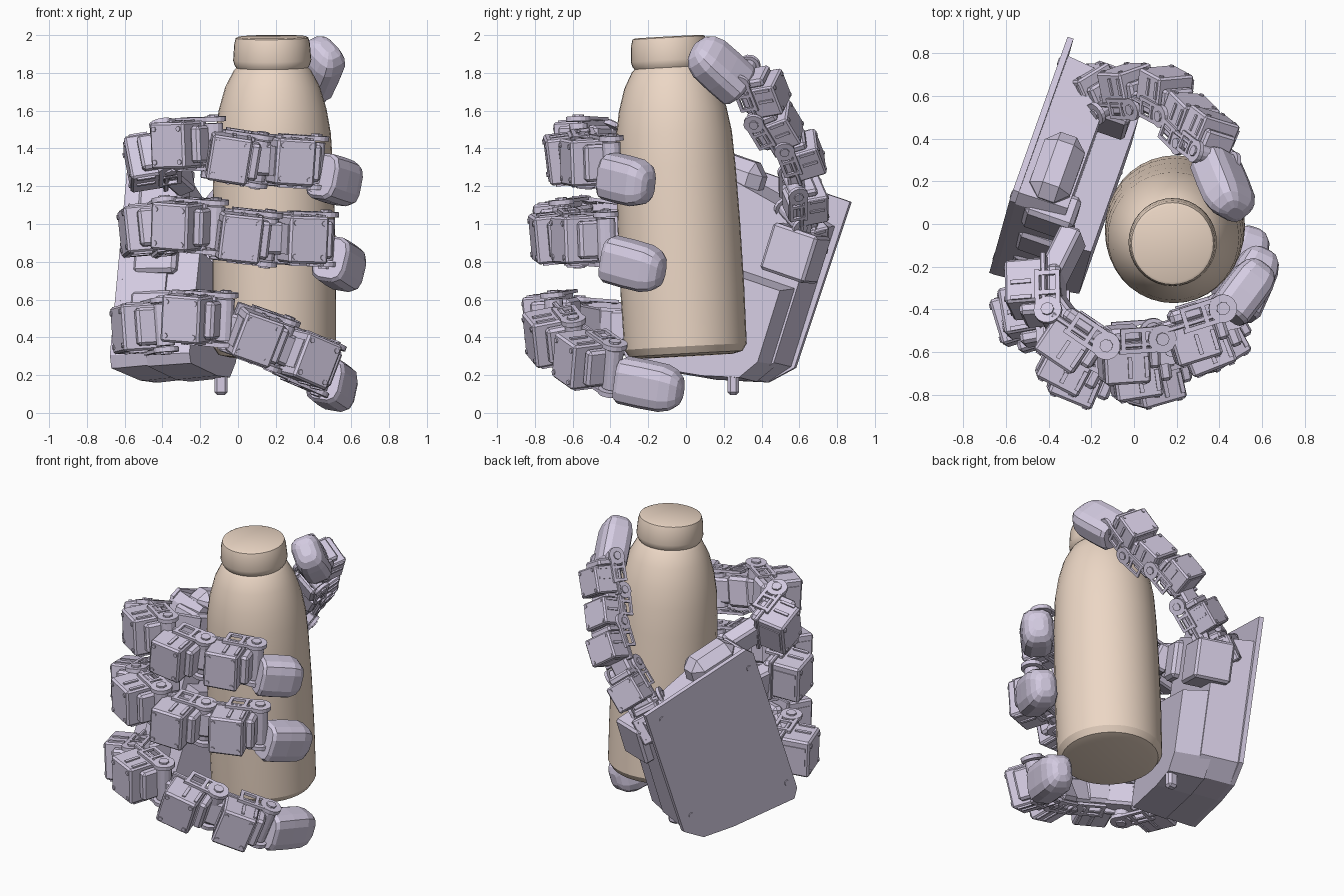
import bpy, bmesh, math
from mathutils import Vector, Matrix

if "Cube" in bpy.data.objects:
    bpy.data.objects.remove(bpy.data.objects["Cube"])

V = Vector


def material(name, rgb):
    m = bpy.data.materials.new(name)
    m.diffuse_color = (*rgb, 1)
    m.use_nodes = True
    m.node_tree.nodes["Principled BSDF"].inputs["Base Color"].default_value = m.diffuse_color
    return m


LILAC = material("lilac_plastic", (0.66, 0.60, 0.76))
TAN = material("tan_plastic", (0.84, 0.68, 0.56))


def finish(name, bm, mat):
    bmesh.ops.recalc_face_normals(bm, faces=bm.faces)
    me = bpy.data.meshes.new(name)
    bm.to_mesh(me)
    bm.free()
    me.materials.append(mat)
    ob = bpy.data.objects.new(name, me)
    bpy.context.collection.objects.link(ob)
    return ob


def frame(c, x, y, z):
    m = Matrix((x, y, z)).transposed().to_4x4()
    m.translation = c
    return m


def box(bm, m, c, size, bevel=0.0):
    mat = m @ Matrix.Translation(c) @ Matrix.Diagonal((*size, 1))
    vs = bmesh.ops.create_cube(bm, size=1, matrix=mat)["verts"]
    if bevel:
        es = list({e for v in vs for e in v.link_edges})
        bmesh.ops.bevel(bm, geom=es, offset=bevel, segments=1, affect="EDGES")


def disc(bm, m, c, r, depth, n=16, axis="Z"):
    rot = Matrix.Rotation(math.pi / 2, 4, "X") if axis == "Y" else Matrix()
    bmesh.ops.create_cone(bm, cap_ends=True, segments=n, radius1=r, radius2=r, depth=depth,
                          matrix=m @ Matrix.Translation(c) @ rot)


def loft(bm, rings):
    rows = [[bm.verts.new(p) for p in r] for r in rings]
    n = len(rows[0])
    for a, b in zip(rows, rows[1:]):
        for i in range(n):
            bm.faces.new((a[i], a[(i + 1) % n], b[(i + 1) % n], b[i]))
    bm.faces.new(rows[0][::-1])
    bm.faces.new(rows[-1])


# Bottle: lathed profile along a slightly leaning axis
FOOT, HEAD = V((0.195, 0.0, 0.30)), V((0.18, -0.092, 1.99))
AX = (HEAD - FOOT).normalized()
BX = V((1, 0, 0)).cross(AX).normalized()
BY = AX.cross(BX)
PROFILE = [(0.25, 0), (0.30, 0.012), (0.325, 0.05), (0.328, 0.35), (0.325, 0.7), (0.317, 1.0),
           (0.307, 1.18), (0.285, 1.31), (0.25, 1.43), (0.205, 1.515), (0.19, 1.53), (0.20, 1.545),
           (0.207, 1.57), (0.20, 1.66), (0.192, 1.688), (0.18, 1.694)]
bm = bmesh.new()
loft(bm, [[FOOT + AX * h + (BX * math.cos(a) + BY * math.sin(a)) * r
           for a in [k * math.tau / 36 for k in range(36)]] for r, h in PROFILE])
bottle = finish("bottle", bm, TAN)
bpy.context.view_layer.objects.active = bottle
bottle.select_set(True)
bpy.ops.object.shade_smooth_by_angle(angle=math.radians(28))

# Palm: stacked plates in a tilted frame (u across, w up, n towards the bottle)
U = V((-0.26, -0.73, 0.25)).normalized()
W = V((0.10, 0.35, 0.97))
W = (W - U * W.dot(U)).normalized()
N = W.cross(U).normalized()
PALM = frame(V((-0.41, 0.53, 0.13)), U, W, N)


def slab(bm, outline, n0, n1, inset=0.0):
    cx = sum(p[0] for p in outline) / len(outline)
    cy = sum(p[1] for p in outline) / len(outline)
    k = 1 - inset
    loft(bm, [[PALM @ V((u, w, n0)) for u, w in outline],
              [PALM @ V((cx + (u - cx) * k, cy + (w - cy) * k, n1)) for u, w in outline]])


bm = bmesh.new()
slab(bm, [(-0.04, 1.05), (0.76, 1.05), (0.80, 1.0), (0.82, -0.08), (0.78, -0.14),
          (0.32, -0.06), (0.10, 0.0), (-0.02, 0.12)], 0, 0.03)
slab(bm, [(0.0, 0.90), (0.30, 0.96), (0.76, 1.04), (0.80, 0.98), (0.82, -0.08), (0.78, -0.14),
          (0.32, -0.06), (0.10, 0.0), (0.0, 0.12)], 0.03, 0.27, 0.04)
slab(bm, [(0.02, 0.55), (0.78, 0.55), (0.81, -0.08), (0.77, -0.13),
          (0.32, -0.06), (0.10, 0.0), (0.02, 0.12)], 0.2, 0.43, 0.08)
for u, w in [(0.06, 0.96), (0.06, 0.2), (0.74, 0.92), (0.76, 0.0)]:
    disc(bm, PALM, (u, w, 0), 0.018, 0.012, 8)
for w in (0.16, 0.5, 0.86):
    box(bm, PALM, (0.74, w, 0.2), (0.16, 0.24, 0.24), 0.02)
# knuckle housing above the palm and motor box for the thumb
box(bm, PALM, (0.58, 1.0, 0.16), (0.34, 0.2, 0.2), 0.06)
box(bm, PALM, (0.08, 0.72, 0.28), (0.26, 0.26, 0.24), 0.015)
finish("palm", bm, LILAC)

bm = bmesh.new()
box(bm, Matrix.Translation((-0.09, 0.25, 0.15)), (0, 0, 0), (0.07, 0.06, 0.11), 0.015)
finish("palm_peg", bm, LILAC)


def block(bm, m, s):
    """Motor case with rim, open yoke, hinge drum and screws; x along finger, y outward."""
    def b(c, size, bev=0.0):
        box(bm, m, V(c) * s, V(size) * s, bev * s)
    b((-0.02, 0.035, 0), (0.22, 0.19, 0.25), 0.012)
    b((-0.02, -0.06, 0), (0.26, 0.025, 0.28), 0.005)
    b((-0.02, -0.10, 0), (0.17, 0.07, 0.20), 0.02)
    b((-0.125, 0.03, 0), (0.02, 0.15, 0.16))
    for k in (-1, 1):
        # yoke cheeks built as open frames
        b((0.05, -0.03, 0.135 * k), (0.22, 0.022, 0.018))
        b((0.05, -0.13, 0.135 * k), (0.20, 0.022, 0.018))
        b((-0.04, -0.08, 0.135 * k), (0.022, 0.10, 0.018))
        b((0.06, -0.08, 0.135 * k), (0.022, 0.10, 0.018))
        disc(bm, m, V((0.15, -0.08, 0.132 * k)) * s, 0.068 * s, 0.026 * s)
        disc(bm, m, V((0.15, -0.08, 0.146 * k)) * s, 0.032 * s, 0.02 * s, 8)
        for j in (-1, 1):
            disc(bm, m, V((-0.02 + 0.08 * j, 0.13, 0.09 * k)) * s, 0.014 * s, 0.014 * s, 8, "Y")
            b((0.03 + 0.04 * j, 0.05, 0.128 * k), (0.02, 0.10, 0.012))
    disc(bm, m, V((0.15, -0.08, 0)) * s, 0.05 * s, 0.22 * s, 12)
    b((0.115, 0.0, 0), (0.06, 0.13, 0.20), 0.015)


def outward(p):
    return p - FOOT - AX * (p - FOOT).dot(AX)


def tip(name, p, q, w, h):
    t = (q - p).normalized()
    out = outward(p)
    o = (out - t * out.dot(t)).normalized()
    s = t.cross(o)
    L = (q - p).length
    bm = bmesh.new()
    rings = []
    for f, k in [(-0.15, 0.88), (-0.08, 1), (0.3, 1.02), (0.66, 1), (0.84, 0.86), (0.95, 0.62), (1, 0.32)]:
        ring = []
        for i in range(12):
            a = (i + 0.5) * math.tau / 12
            c, d = math.cos(a), math.sin(a)
            ring.append(p + t * L * f + s * w * k * math.copysign(abs(c) ** 0.6, c)
                        + o * h * k * math.copysign(abs(d) ** 0.6, d))
        rings.append(ring)
    loft(bm, rings)
    finish(name, bm, LILAC)


def digit(name, centres, tip_a, tip_b, s, w, h):
    pts = [V(c) for c in centres]
    ta, tb = V(tip_a), V(tip_b)
    full = pts + [ta]
    for i in range(1, len(pts)):
        p = pts[i]
        t = full[i + 1] - full[i - 1] if i < len(pts) - 1 else p - pts[i - 1]
        t.normalize()
        out = outward(p)
        o = (out - t * out.dot(t)).normalized()
        bm = bmesh.new()
        block(bm, frame(p, t, o, t.cross(o)), s)
        # web linking back to the previous segment
        d = p - pts[i - 1]
        x = d.normalized()
        y = (o - x * o.dot(x)).normalized()
        box(bm, frame((p + pts[i - 1]) / 2 - y * 0.04, x, y, x.cross(y)), (0, 0, 0),
            (d.length * 0.8, 0.11 * s, 0.17 * s), 0.015)
        finish(f"{name}_segment_{i}", bm, LILAC)
    tip(name + "_tip", ta, tb, w, h)


# Three fingers wrapped round the front, and the thumb behind
digit("upper_finger", [(-0.30, 0.0, 1.2), (-0.46, -0.32, 1.34), (-0.29, -0.55, 1.42),
                       (-0.03, -0.61, 1.35), (0.29, -0.51, 1.33)],
      (0.46, -0.39, 1.25), (0.61, -0.19, 1.20), 0.98, 0.125, 0.10)
digit("middle_finger", [(-0.38, -0.12, 0.92), (-0.48, -0.42, 0.97), (-0.29, -0.65, 0.99),
                        (0.02, -0.68, 0.93), (0.35, -0.55, 0.92)],
      (0.50, -0.38, 0.81), (0.61, -0.12, 0.74), 1.0, 0.125, 0.10)
digit("lower_finger", [(-0.40, -0.18, 0.46), (-0.51, -0.45, 0.45), (-0.24, -0.71, 0.50),
                       (0.10, -0.70, 0.40), (0.38, -0.53, 0.28)],
      (0.47, -0.31, 0.17), (0.56, -0.02, 0.11), 1.0, 0.125, 0.10)
digit("thumb", [(-0.24, 0.62, 0.80), (-0.19, 0.62, 0.95), (-0.02, 0.63, 1.13), (0.15, 0.61, 1.37),
                (0.26, 0.48, 1.52), (0.35, 0.41, 1.70)],
      (0.39, 0.26, 1.75), (0.475, 0.05, 1.94), 0.80, 0.125, 0.095)
